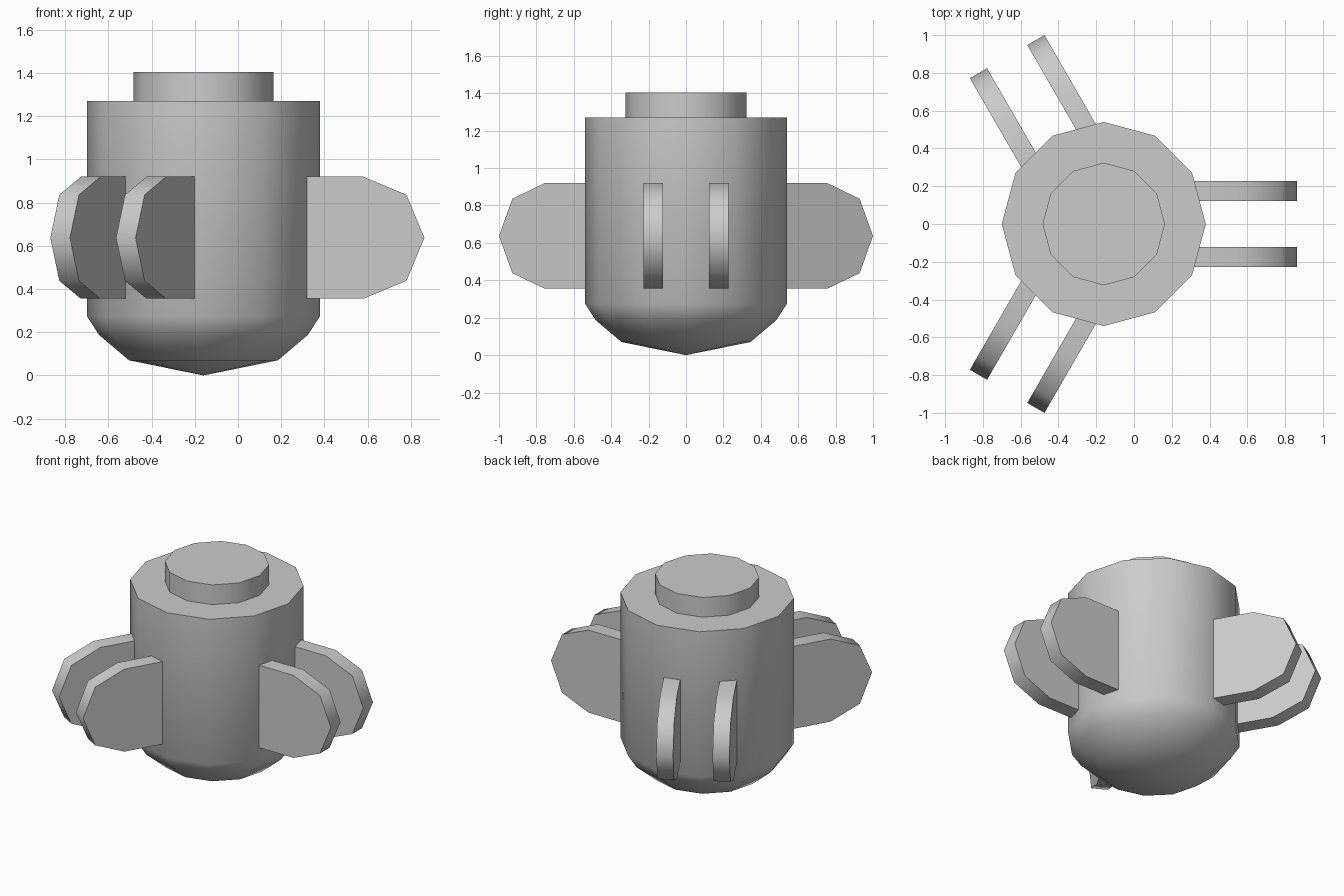
import bpy, bmesh
from math import sin, cos, pi, radians

if "Cube" in bpy.data.objects:
    bpy.data.objects.remove(bpy.data.objects["Cube"])

CX = -0.16   # axis of the body
SIDES = 12


def make_object(name, bm):
    bmesh.ops.recalc_face_normals(bm, faces=bm.faces)
    mesh = bpy.data.meshes.new(name)
    bm.to_mesh(mesh)
    bm.free()
    obj = bpy.data.objects.new(name, mesh)
    bpy.context.collection.objects.link(obj)
    bpy.ops.object.select_all(action='DESELECT')
    obj.select_set(True)
    bpy.context.view_layer.objects.active = obj
    bpy.ops.object.shade_smooth_by_angle(angle=radians(50))
    return obj


def lathe(name, profile, tip=None):
    """Stack of rings (radius, z) closed by a flat top and a tip or flat base."""
    bm = bmesh.new()
    rings = [[bm.verts.new((r * cos(2 * pi * i / SIDES), r * sin(2 * pi * i / SIDES), z))
              for i in range(SIDES)] for r, z in profile]
    for a, b in zip(rings, rings[1:]):
        for i in range(SIDES):
            j = (i + 1) % SIDES
            bm.faces.new((a[i], a[j], b[j], b[i]))
    bm.faces.new(rings[-1])
    if tip is None:
        bm.faces.new(rings[0])
    else:
        t = bm.verts.new((0, 0, tip))
        for i in range(SIDES):
            bm.faces.new((t, rings[0][(i + 1) % SIDES], rings[0][i]))
    obj = make_object(name, bm)
    obj.location.x = CX
    return obj


def lug(name, y0, y1, angle):
    """Rounded plate extruded in y, then turned about the body axis."""
    outline = [(0.44, 0.355), (0.74, 0.355), (0.94, 0.438), (1.023, 0.637),
               (0.94, 0.836), (0.74, 0.92), (0.44, 0.92)]
    bm = bmesh.new()
    face = bm.faces.new([bm.verts.new((x, y0, z)) for x, z in outline])
    ext = bmesh.ops.extrude_face_region(bm, geom=[face], use_keep_orig=True)
    verts = [v for v in ext['geom'] if isinstance(v, bmesh.types.BMVert)]
    bmesh.ops.translate(bm, verts=verts, vec=(0, y1 - y0, 0))
    obj = make_object(name, bm)
    obj.location.x = CX
    obj.rotation_euler.z = angle


# Body with rounded underside
lathe("body", [(0.345, 0.07), (0.483, 0.187), (0.54, 0.275), (0.54, 1.27)], tip=0.0)

# Raised cap on top
lathe("top_cap", [(0.324, 1.26), (0.324, 1.405)])

# Three pairs of lugs around the body
for k in range(3):
    for side, (y0, y1) in {"left": (0.123, 0.228), "right": (-0.228, -0.123)}.items():
        lug(f"lug_{k + 1}_{side}", y0, y1, k * 2 * pi / 3)
